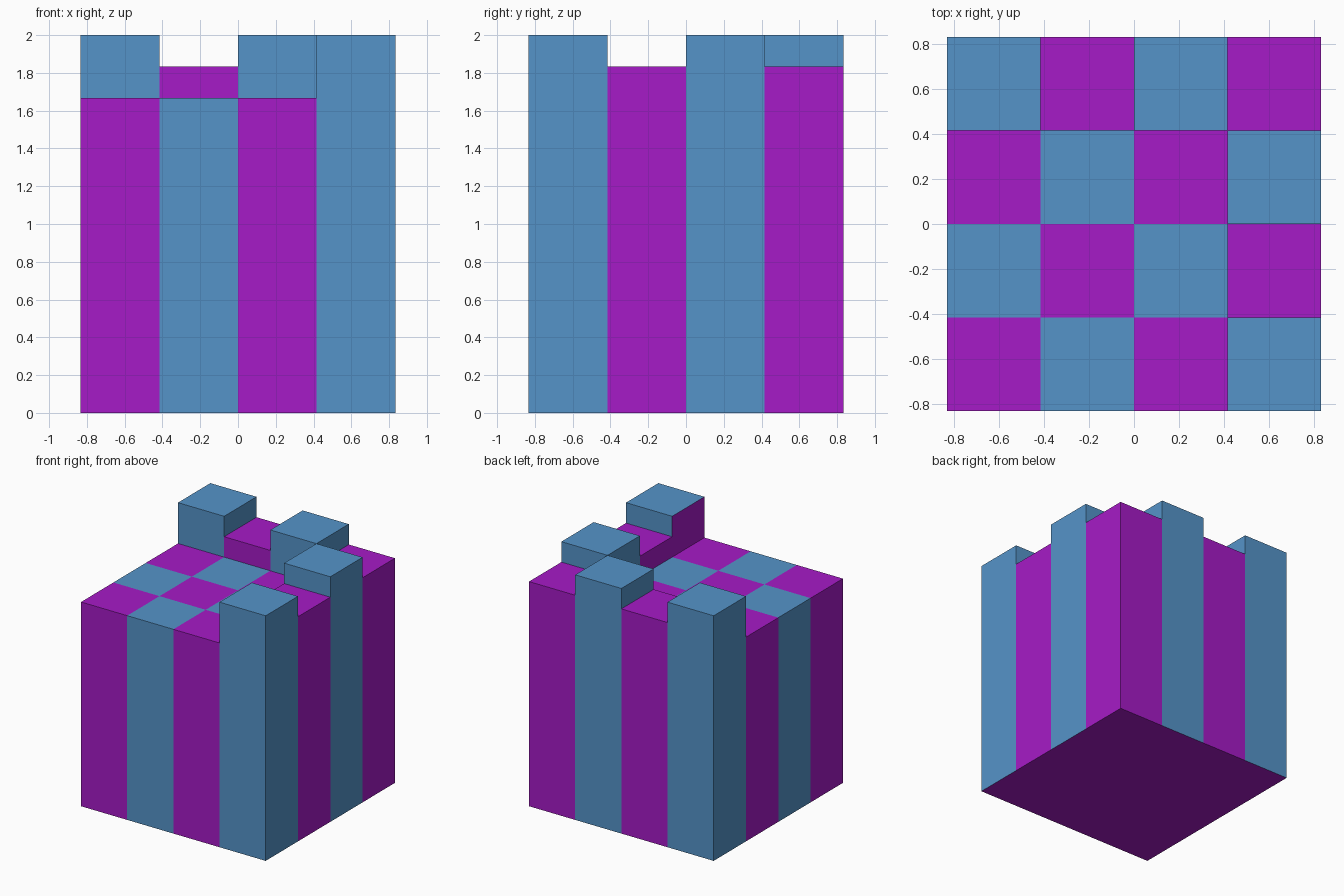
import bpy, bmesh

if "Cube" in bpy.data.objects:
    bpy.data.objects.remove(bpy.data.objects["Cube"])

N = 4
C = 5 / 12            # cell size
HALF = N * C / 2
LOW, MID, HIGH = 5 / 3, 11 / 6, 2.0
PURPLE, BLUE = 0, 1

# Column heights: the field is low, the back and right rims are a battlement
def height(i, j):
    if not (0 <= i < N and 0 <= j < N):
        return 0.0
    if i == N - 1 or j == N - 1:
        return HIGH if (i + j) % 2 else MID
    return LOW

def make_mat(name, rgb):
    m = bpy.data.materials.new(name)
    m.diffuse_color = (*rgb, 1)
    m.use_nodes = True
    m.node_tree.nodes["Principled BSDF"].inputs["Base Color"].default_value = m.diffuse_color
    return m

bm = bmesh.new()

def quad(points, mat):
    f = bm.faces.new([bm.verts.new(p) for p in points])
    f.material_index = mat

# Checkered columns: a top for each cell, walls wherever the neighbour is lower
for i in range(N):
    for j in range(N):
        colour = BLUE if (i + j) % 2 else PURPLE
        x0, y0 = i * C - HALF, j * C - HALF
        corners = [(x0, y0), (x0 + C, y0), (x0 + C, y0 + C), (x0, y0 + C)]
        h = height(i, j)
        quad([(x, y, h) for x, y in corners], colour)
        for k, (di, dj) in enumerate([(0, -1), (1, 0), (0, 1), (-1, 0)]):
            low = height(i + di, j + dj)
            if low < h:
                a, b = corners[k], corners[(k + 1) % 4]
                # the front right tower has one purple inner wall
                wall = PURPLE if (i, j, di) == (N - 1, 0, -1) else colour
                quad([(*a, low), (*b, low), (*b, h), (*a, h)], wall)

# Plain purple underside
quad([(-HALF, -HALF, 0), (-HALF, HALF, 0), (HALF, HALF, 0), (HALF, -HALF, 0)], PURPLE)

mesh = bpy.data.meshes.new("checkered_columns")
bm.to_mesh(mesh)
bm.free()
mesh.materials.append(make_mat("purple", (0.381, 0.011, 0.571)))
mesh.materials.append(make_mat("blue", (0.091, 0.296, 0.584)))
bpy.context.collection.objects.link(bpy.data.objects.new("checkered_columns", mesh))
